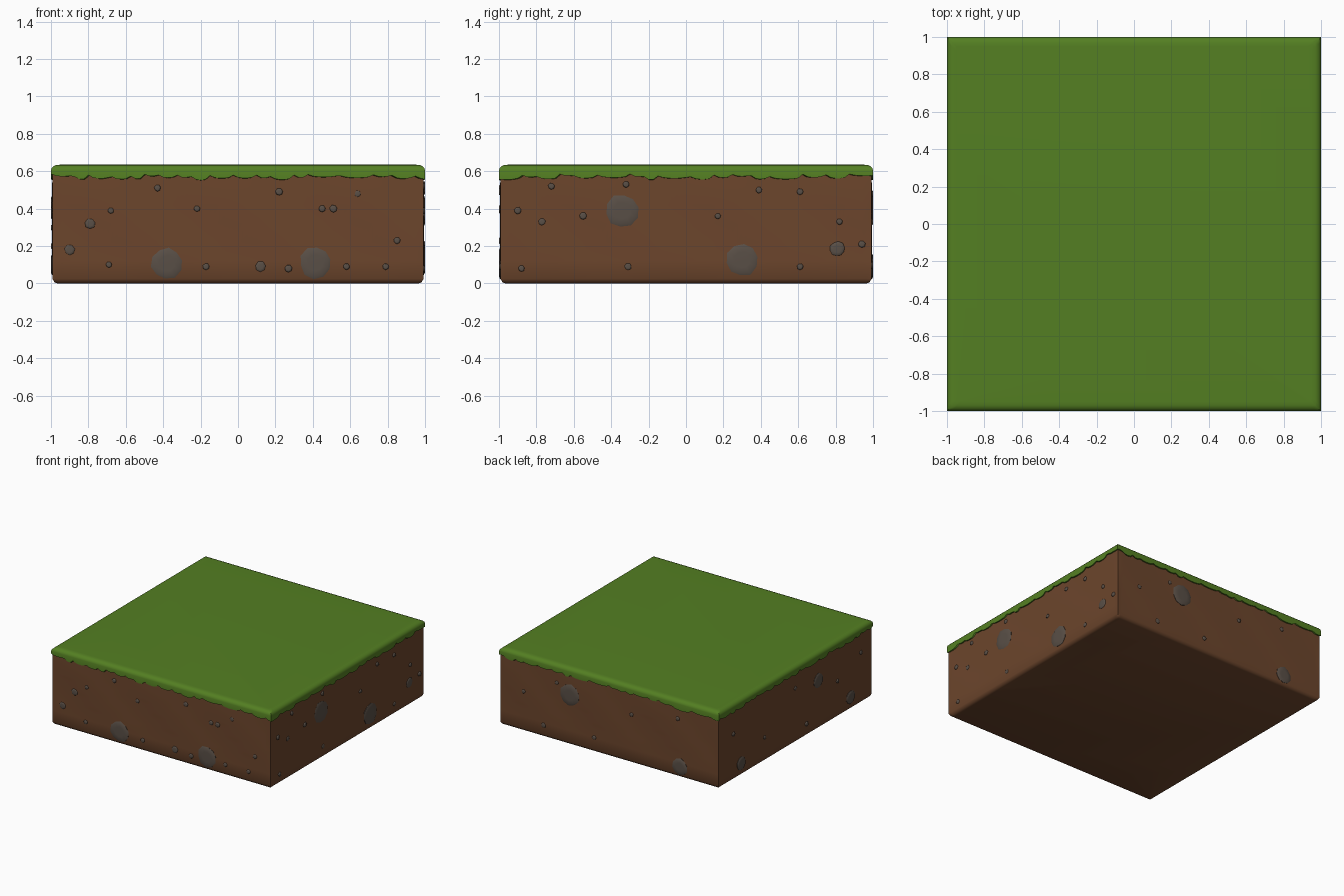
import bpy, bmesh, math, random
from mathutils import Matrix, Vector

if "Cube" in bpy.data.objects:
    bpy.data.objects.remove(bpy.data.objects["Cube"])

random.seed(7)
N = 80  # points along each side of the block


def material(name, rgb):
    m = bpy.data.materials.new(name)
    m.diffuse_color = (*rgb, 1)
    m.use_nodes = True
    m.node_tree.nodes["Principled BSDF"].inputs["Base Color"].default_value = m.diffuse_color
    return m


DIRT = material("dirt brown", (0.150, 0.060, 0.025))
GRASS = material("grass green", (0.088, 0.212, 0.016))
STONE = material("stone grey", (0.100, 0.078, 0.062))


def finish(bm, name, mat, angle):
    bmesh.ops.recalc_face_normals(bm, faces=bm.faces)
    me = bpy.data.meshes.new(name)
    bm.to_mesh(me)
    bm.free()
    me.materials.append(mat)
    ob = bpy.data.objects.new(name, me)
    bpy.context.collection.objects.link(ob)
    bpy.ops.object.select_all(action='DESELECT')
    ob.select_set(True)
    bpy.context.view_layer.objects.active = ob
    bpy.ops.object.shade_smooth_by_angle(angle=math.radians(angle))
    return ob


def square_ring(half, z, wobble=0.0):
    """Square loop of points; z is a height or a list of heights."""
    pts = []
    for k in range(4):
        rot = Matrix.Rotation(k * math.pi / 2, 3, 'Z')
        for i in range(N):
            u = -half + 2 * half * i / N
            h = z if isinstance(z, float) else z[k * N + i]
            w = wobble * math.sin(9 * u + 4 * k + 11 * h) if i else 0
            pts.append(rot @ Vector((u, -half + w, h)))
    return pts


def loft(name, rings, mat, angle=50):
    bm = bmesh.new()
    loops = [[bm.verts.new(p) for p in r] for r in rings]
    for a, b in zip(loops, loops[1:]):
        for i in range(len(a)):
            j = (i + 1) % len(a)
            bm.faces.new((a[i], a[j], b[j], b[i]))
    bm.faces.new(loops[0])
    bm.faces.new(loops[-1])
    return finish(bm, name, mat, angle)


# Earth block with a rounded, slightly wavy side
rings = [square_ring(0.965, 0.0), square_ring(0.982, 0.007), square_ring(0.992, 0.025)]
rings += [square_ring(0.992, z, 0.002) for z in (0.12, 0.22, 0.32, 0.42, 0.52)]
rings += [square_ring(0.99, 0.605)]
loft("earth_block", rings, DIRT)

# Grass cap with a ragged hanging edge made of rounded lobes
ragged = []
while len(ragged) < 4 * N:
    width = random.choice((3, 4, 5, 7))
    base, depth = random.uniform(0.568, 0.584), random.uniform(0.008, 0.02)
    ragged += [base - depth * math.sin(math.pi * i / width) ** 0.6 for i in range(width)]
ragged = ragged[:4 * N]
loft("grass_cap", [
    square_ring(0.96, 0.600),
    square_ring(0.985, ragged),
    square_ring(1.0, [z + 0.002 for z in ragged]),
    square_ring(1.0, 0.605),
    square_ring(0.996, 0.617),
    square_ring(0.986, 0.628),
    square_ring(0.970, 0.634),
    square_ring(0.950, 0.635),
], GRASS)


def add_stone(bm, side, u, z, r, out):
    """Low dome with an irregular outline, pushed into one side."""
    rot = Matrix.Rotation(side * math.pi / 2, 3, 'Z')
    n = 10 if r > 0.03 else 7
    jit = [random.uniform(0.92, 1.06) for _ in range(n)]
    loops = []
    for scale, d in ((0.95, 0.96), (1.0, out - 0.006), (0.85, out - 0.001), (0.5, out)):
        loop = []
        for i in range(n):
            a = 2 * math.pi * i / n + 0.2
            q = r * scale * jit[i]
            loop.append(bm.verts.new(rot @ Vector((u + q * math.cos(a), -d, z + q * math.sin(a)))))
        loops.append(loop)
    for a, b in zip(loops, loops[1:]):
        for i in range(n):
            j = (i + 1) % n
            bm.faces.new((a[i], a[j], b[j], b[i]))
    bm.faces.new(loops[0])
    bm.faces.new(loops[-1])


# Per side (front, right, back, left): position along the side, height, radius
boulders = [
    [(-0.38, 0.107, 0.083), (0.415, 0.112, 0.085)],
    [(-0.34, 0.39, 0.088), (0.30, 0.127, 0.088)],
    [(-0.36, 0.41, 0.088), (0.64, 0.09, 0.07)],
    [(0.30, 0.40, 0.06), (-0.70, 0.10, 0.055), (0.72, 0.10, 0.055)],
]
flush = [
    [(-0.79, 0.32, 0.03), (-0.9, 0.18, 0.03), (0.12, 0.09, 0.03), (0.64, 0.48, 0.02)],
    [(0.81, 0.185, 0.042), (-0.77, 0.33, 0.02), (-0.31, 0.09, 0.02)],
    [], [],
]
pebbles = [
    [(-0.43, 0.51), (0.22, 0.49), (-0.68, 0.39), (-0.22, 0.40), (0.45, 0.40), (0.51, 0.40),
     (0.85, 0.23), (-0.69, 0.10), (-0.17, 0.09), (0.27, 0.08), (0.58, 0.09), (0.79, 0.09)],
    [(-0.72, 0.52), (-0.9, 0.39), (-0.55, 0.36), (-0.32, 0.53), (0.17, 0.36), (0.39, 0.50),
     (0.61, 0.49), (0.82, 0.33), (0.94, 0.21), (0.61, 0.09), (-0.88, 0.08)],
    [(-0.78, 0.33), (-0.48, 0.48), (-0.6, 0.1), (-0.14, 0.12), (0.2, 0.40), (0.62, 0.48)],
    [(-0.8, 0.38), (-0.4, 0.2), (0.0, 0.45), (0.15, 0.1), (0.55, 0.3), (0.85, 0.42)],
]
for name, table, out in (("boulders", boulders, 1.0), ("flush_stones", flush, 0.9955),
                         ("pebbles", pebbles, 0.9995)):
    bm = bmesh.new()
    for side, items in enumerate(table):
        for item in items:
            u, z = item[:2]
            r = item[2] if len(item) > 2 else random.uniform(0.016, 0.021)
            add_stone(bm, side, u, z, r, out)
    finish(bm, name, STONE, 60)
